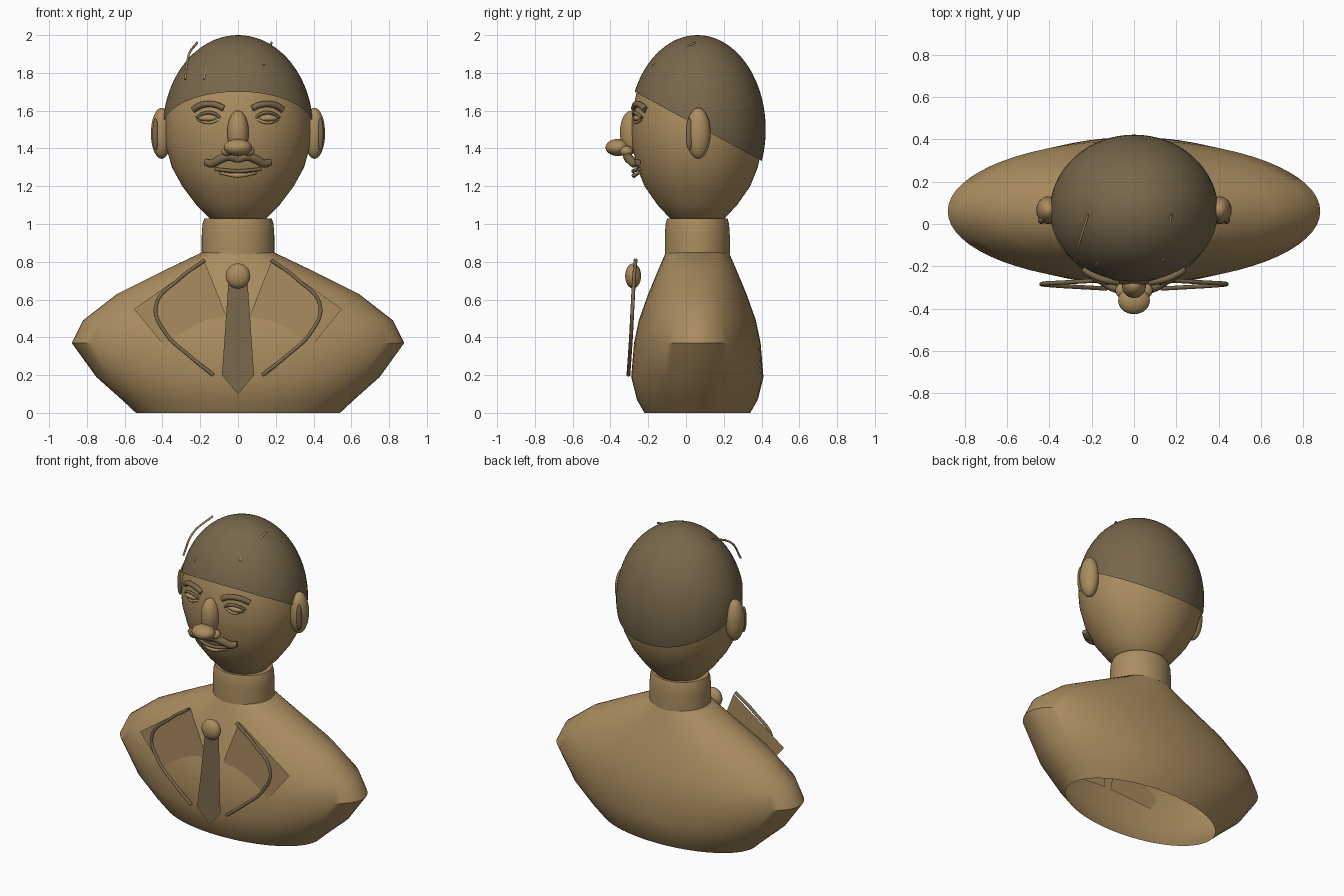
import bpy, bmesh, math
from mathutils import Vector

if "Cube" in bpy.data.objects:
    bpy.data.objects.remove(bpy.data.objects["Cube"])


def material(name, rgb):
    m = bpy.data.materials.new(name)
    m.diffuse_color = (*rgb, 1)
    m.use_nodes = True
    m.node_tree.nodes["Principled BSDF"].inputs["Base Color"].default_value = m.diffuse_color
    return m


BRONZE = material("bronze", (0.40, 0.265, 0.115))
DARK = material("dark bronze", (0.185, 0.135, 0.07))
TRIM = material("trim bronze", (0.20, 0.14, 0.07))
CY = 0.06  # depth of the body axis


def add(name, mesh, mat, angle=None):
    obj = bpy.data.objects.new(name, mesh)
    bpy.context.collection.objects.link(obj)
    mesh.materials.clear()
    mesh.materials.append(mat)
    if angle:
        bpy.ops.object.select_all(action='DESELECT')
        obj.select_set(True)
        bpy.context.view_layer.objects.active = obj
        bpy.ops.object.shade_smooth_by_angle(angle=math.radians(angle))
    return obj


def from_bmesh(name, bm, mat, angle=None):
    bmesh.ops.recalc_face_normals(bm, faces=bm.faces)
    mesh = bpy.data.meshes.new(name)
    bm.to_mesh(mesh)
    bm.free()
    return add(name, mesh, mat, angle)


def loft(name, rings, mat, caps=(False, False), sides=64, angle=40):
    """Stack of elliptical rings given as (z, half width, half depth)."""
    bm = bmesh.new()
    loops = []
    for z, rx, ry in rings:
        loops.append([bm.verts.new((rx * math.cos(t), CY + ry * math.sin(t), z))
                      for t in (2 * math.pi * i / sides for i in range(sides))])
    for a, b in zip(loops, loops[1:]):
        for i in range(sides):
            j = (i + 1) % sides
            bm.faces.new((a[i], a[j], b[j], b[i]))
    if caps[0]:
        bm.faces.new(loops[0][::-1])
    if caps[1]:
        bm.faces.new(loops[-1])
    return from_bmesh(name, bm, mat, angle)


def ellipsoid(name, center, radii, mat):
    bm = bmesh.new()
    bmesh.ops.create_uvsphere(bm, u_segments=32, v_segments=20, radius=1)
    for v in bm.verts:
        v.co = Vector(c + r * k for c, r, k in zip(center, radii, v.co))
    return from_bmesh(name, bm, mat, 60)


def tube(name, points, radius, mat, taper=None):
    """Round tube along a smooth path."""
    cu = bpy.data.curves.new(name, 'CURVE')
    cu.dimensions = '3D'
    cu.bevel_depth = radius
    cu.bevel_resolution = 3
    cu.use_fill_caps = True
    sp = cu.splines.new('BEZIER')
    sp.bezier_points.add(len(points) - 1)
    for i, (bp, p) in enumerate(zip(sp.bezier_points, points)):
        bp.co = p
        bp.handle_left_type = bp.handle_right_type = 'AUTO'
        bp.radius = taper[i] if taper else 1
    tmp = bpy.data.objects.new(name + "_path", cu)
    bpy.context.collection.objects.link(tmp)
    dg = bpy.context.evaluated_depsgraph_get()
    mesh = bpy.data.meshes.new_from_object(tmp.evaluated_get(dg))
    bpy.data.objects.remove(tmp)
    return add(name, mesh, mat, 50)


def plate(name, points, mat):
    bm = bmesh.new()
    bm.faces.new([bm.verts.new(p) for p in points])
    return from_bmesh(name, bm, mat)


def flip(points, s):
    return [(s * x, y, z) for x, y, z in points]


# Torso, open underneath, and neck
loft("torso", [(0, .54, .28), (.07, .615, .32), (.19, .75, .35), (.37, .88, .335),
               (.49, .82, .31), (.63, .64, .26), (.75, .40, .21), (.855, .18, .165)],
     BRONZE, (False, True))
loft("neck", [(.84, .192, .172), (.94, .192, .172), (1.0, .188, .168), (1.03, .178, .16)],
     BRONZE, (True, True))

# Head with a narrower jaw
head = [(1.005, .10, .10), (1.03, .15, .145), (1.1, .22, .21), (1.2, .295, .28), (1.3, .35, .32)]
for i in range(13):
    t = math.radians(-10 + 98 * i / 12)
    head.append((1.5 + .49 * math.sin(t), .388 * math.cos(t), .35 * math.cos(t)))
loft("head", head, BRONZE, (True, True))

# Hair cap: ellipsoid shell cut along the sloping hairline
bm = bmesh.new()
bmesh.ops.create_uvsphere(bm, u_segments=64, v_segments=40, radius=1)
for v in bm.verts:
    v.co = (v.co.x * .398, CY + v.co.y * .362, 1.5 + v.co.z * .5)
bmesh.ops.bisect_plane(bm, geom=bm.verts[:] + bm.edges[:] + bm.faces[:],
                       plane_co=(0, CY, 1.52), plane_no=(0, .544, 1), clear_inner=True)
from_bmesh("hair_cap", bm, DARK, 40)

# Loose hair strands
tube("hair_strand_1", [(-.28, -.175, 1.765), (-.262, -.10, 1.89), (-.217, .045, 1.96)], .006, BRONZE)
tube("hair_strand_2", [(-.18, -.20, 1.765), (-.165, -.155, 1.83), (-.145, -.09, 1.90)], .006, BRONZE)
tube("hair_strand_3", [(.135, -.175, 1.84), (.15, -.08, 1.90), (.178, .045, 1.96)], .006, BRONZE)

# Nose
ellipsoid("nose_bridge", (0, -.29, 1.485), (.057, .06, .115), BRONZE)
ellipsoid("nose_tip", (0, -.362, 1.405), (.075, .064, .045), BRONZE)

# Mouth
tube("upper_lip", [(-.12, -.245, 1.29), (-.06, -.272, 1.284), (0, -.28, 1.28),
                   (.06, -.272, 1.284), (.12, -.245, 1.29)], .010, TRIM)
tube("lower_lip", [(-.095, -.247, 1.27), (0, -.275, 1.257), (.095, -.247, 1.27)], .013, BRONZE,
     (.5, 1, .5))

for side, s in (("left", -1), ("right", 1)):
    # Ears
    ellipsoid(side + "_ear", (s * .405, .065, 1.48), (.056, .065, .135), BRONZE)
    ellipsoid(side + "_ear_hollow", (s * .437, .017, 1.475), (.016, .018, .085), TRIM)
    # Nostrils, eyes and lids
    ellipsoid(side + "_nostril", (s * .055, -.315, 1.385), (.033, .035, .028), BRONZE)
    ellipsoid(side + "_eye", (s * .155, -.25, 1.56), (.055, .03, .02), BRONZE)
    tube(side + "_upper_lid", flip([(.095, -.268, 1.562), (.12, -.278, 1.582), (.155, -.274, 1.59),
                                    (.19, -.258, 1.582), (.218, -.235, 1.562)], s), .009, TRIM)
    tube(side + "_lower_lid", flip([(.10, -.268, 1.553), (.155, -.270, 1.536),
                                    (.212, -.237, 1.553)], s), .008, BRONZE)
    # Eyebrows
    tube(side + "_eyebrow", flip([(.075, -.275, 1.612), (.115, -.268, 1.63), (.16, -.256, 1.635),
                                  (.205, -.235, 1.625), (.235, -.215, 1.605)], s), .017, TRIM)
    # Moustache half
    tube(side + "_moustache", flip([(0, -.305, 1.34), (.05, -.31, 1.357), (.10, -.295, 1.34),
                                    (.14, -.273, 1.32), (.172, -.255, 1.328)], s), .024, TRIM,
         (.8, 1, 1, .95, .75))
    # Jacket lapel and its piping
    plate(side + "_lapel", flip([(.18, -.243, .81), (.55, -.243, .55), (.33, -.243, .28),
                                 (.02, -.243, .30), (.05, -.243, .483)], s), BRONZE)
    tube(side + "_lapel_piping", flip([(.175, -.267, .81), (.31, -.275, .71), (.435, -.283, .565),
                                       (.385, -.290, .425), (.255, -.298, .30),
                                       (.13, -.305, .20)], s), .010, TRIM)

# Necktie
plate("necktie", [(-.05, -.272, .70), (.05, -.272, .70), (.085, -.306, .20), (0, -.300, .10),
                  (-.085, -.306, .20)], DARK)
ellipsoid("necktie_knot", (0, -.28, .725), (.065, .042, .066), BRONZE)
